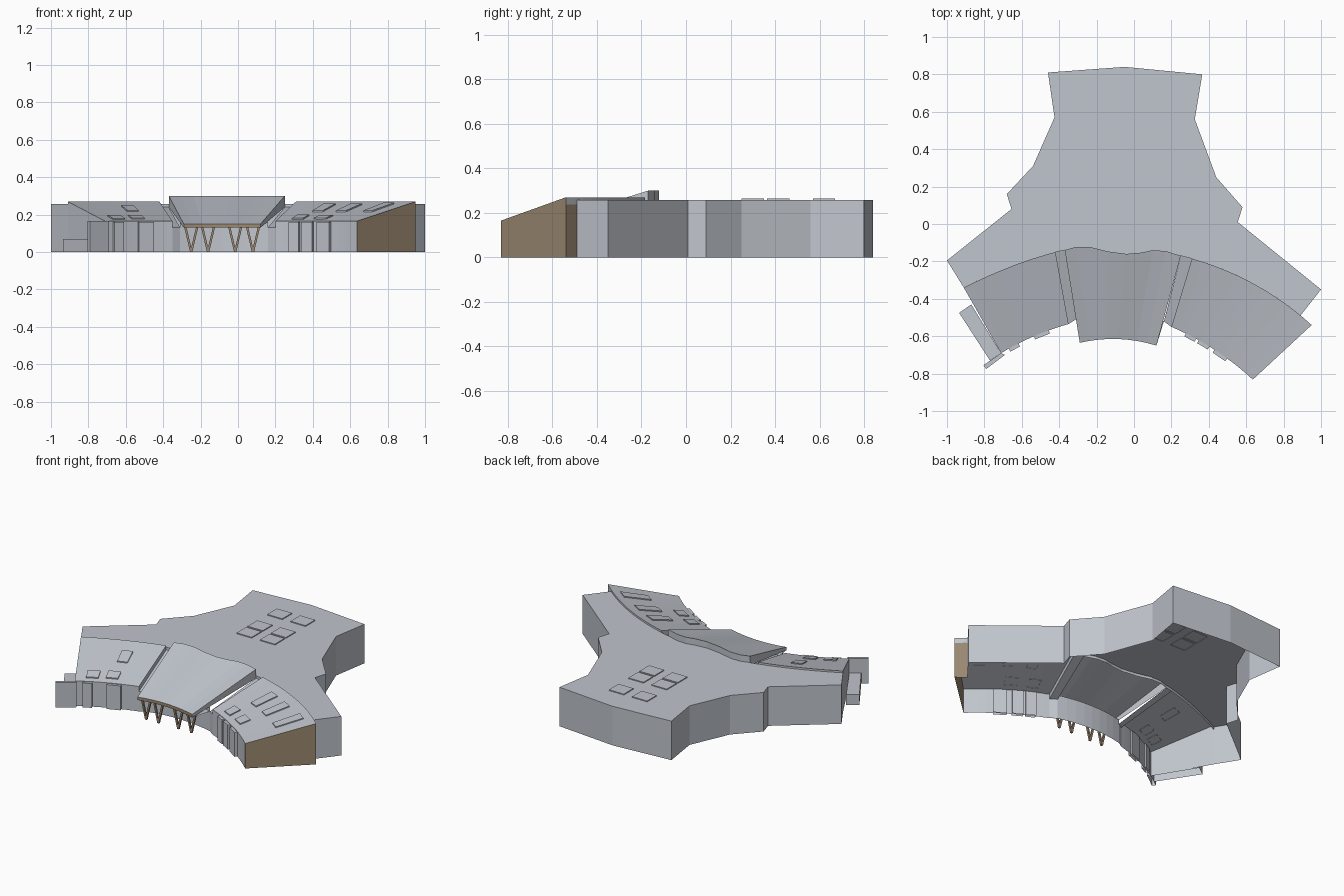
import bpy
from mathutils import Vector

cube = bpy.data.objects.get("Cube")
if cube:
    bpy.data.objects.remove(cube, do_unlink=True)


def material(name, rgb):
    m = bpy.data.materials.new(name)
    m.use_nodes = True
    m.diffuse_color = (*rgb, 1)
    m.node_tree.nodes["Principled BSDF"].inputs["Base Color"].default_value = (*rgb, 1)
    return m


GREY = material("pale_grey", (0.53, 0.56, 0.61))
BROWN = material("timber_brown", (0.33, 0.25, 0.165))


def build(name, verts, faces, mat=GREY):
    me = bpy.data.meshes.new(name)
    me.from_pydata([tuple(v) for v in verts], [], faces)
    me.materials.append(mat)
    ob = bpy.data.objects.new(name, me)
    bpy.context.collection.objects.link(ob)
    return ob


def strip(name, a, b, mat=GREY):
    """Ruled surface between two polylines of equal length."""
    n = len(a)
    faces = [(i, i + 1, n + i + 1, n + i) for i in range(n - 1)]
    return build(name, list(a) + list(b), faces, mat)


def at(pts, z):
    return [Vector((p[0], p[1], z)) for p in pts]


def wall(name, pts, z0, z1, mat=GREY):
    return strip(name, at(pts, z0), at(pts, z1), mat)


def drop(pts, z):
    return at(pts, z)


def arc(p, q, r):
    """Smooth curve through three points, as a function of t."""
    p, q, r = Vector(p), Vector(q), Vector(r)
    return lambda t: p * (1 - t) * (1 - 2 * t) + q * 4 * t * (1 - t) + r * t * (2 * t - 1)


def sample(f, n=9, lo=0, hi=1):
    return [f(lo + (hi - lo) * i / (n - 1)) for i in range(n)]


def prism(name, bottom, top, mat=GREY):
    """Box from two matching quads."""
    faces = [(4, 5, 6, 7)] + [(i, (i + 1) % 4, 4 + (i + 1) % 4, 4 + i) for i in range(4)]
    return build(name, list(bottom) + list(top), faces, mat)


ROOF, RIDGE, EAVE = 0.258, 0.27, 0.165

# Curves of the two wings: back ridge and front eave
left_back = arc((-0.91, -0.34), (-0.66, -0.228), (-0.42, -0.15))
left_front = arc((-0.71, -0.69), (-0.535, -0.60), (-0.35, -0.535))
right_back = arc((0.31, -0.185), (0.65, -0.325), (0.95, -0.54))
right_front = arc((0.20, -0.55), (0.43, -0.672), (0.635, -0.832))

# Canopy edges
canopy_back = [(-0.37, -0.14), (-0.31, -0.122), (-0.24, -0.122), (-0.14, -0.147),
               (-0.04, -0.16), (0.04, -0.153), (0.10, -0.14), (0.17, -0.145), (0.25, -0.17)]
canopy_front = sample(arc((-0.29, -0.635), (-0.085, -0.615), (0.12, -0.65)))

# Main hall: flat roof and outer walls
outline = [(-0.91, -0.34), (-1.0, -0.195), (-0.655, 0.08), (-0.68, 0.16), (-0.54, 0.31),
           (-0.425, 0.57), (-0.46, 0.81), (-0.05, 0.84), (0.365, 0.80), (0.325, 0.56),
           (0.44, 0.25), (0.58, 0.09), (0.555, 0.01), (1.0, -0.35), (0.89, -0.49)]
wall("hall_walls", outline, 0, ROOF)
inner = sample(right_back, 9, 0.9, 0) + [Vector(p) for p in reversed(canopy_back)] \
    + sample(left_back, 9, 1, 0.02)
roof = at(outline + inner, ROOF)
build("hall_roof", roof, [tuple(reversed(range(len(roof))))])

# Flat roof skylights, two columns by three rows
for x in (-0.13, 0.04):
    for y in (0.30, 0.415, 0.62):
        quad = [(x - 0.055, y - 0.05), (x + 0.055, y - 0.05), (x + 0.055, y + 0.05), (x - 0.055, y + 0.05)]
        prism("roof_skylight", at(quad, ROOF - 0.002), at(quad, ROOF + 0.006))


def wing(side, back, front, skylights, bays):
    b, f = sample(back, 13), sample(front, 13)
    strip(side + "_wing_roof", at(f, EAVE), at(b, RIDGE))
    wall(side + "_wing_front_wall", f, 0, EAVE)
    wall(side + "_wing_ridge_edge", b, ROOF - 0.02, RIDGE)

    def surface(u, v, lift):
        p = back(u).lerp(front(u), v)
        return Vector((p.x, p.y, RIDGE + (EAVE - RIDGE) * v + lift))

    for u, v, du, dv in skylights:
        corners = [(u - du, v - dv), (u + du, v - dv), (u + du, v + dv), (u - du, v + dv)]
        prism(side + "_wing_skylight", [surface(*c, -0.002) for c in corners],
              [surface(*c, 0.007) for c in corners])

    # Shallow bays on the front wall
    for u0, u1 in bays:
        quad = []
        for u, d in ((u0, 0.018), (u1, 0.018), (u1, -0.01), (u0, -0.01)):
            p = front(u)
            quad.append(p + (p - back(u)).normalized() * d)
        prism(side + "_wing_bay", at(quad, 0), at(quad, EAVE - 0.004))


wing("left", left_back, left_front,
     [(0.58, 0.38, 0.07, 0.13), (0.25, 0.84, 0.09, 0.08), (0.54, 0.82, 0.09, 0.08)],
     [(0.12, 0.27), (0.50, 0.72)])
wing("right", right_back, right_front,
     [(0.22, 0.82, 0.06, 0.09), (0.47, 0.82, 0.07, 0.08), (0.30, 0.34, 0.05, 0.18),
      (0.53, 0.34, 0.05, 0.18), (0.81, 0.32, 0.05, 0.2)],
     [(0.16, 0.28), (0.31, 0.44), (0.50, 0.66)])


def end_wall(name, p, q, mat):
    build(name, at([p, q], 0) + [Vector((q[0], q[1], EAVE)), Vector((p[0], p[1], RIDGE))],
          [(0, 1, 2, 3)], mat)


end_wall("left_end_wall", left_back(0), left_front(0), GREY)
end_wall("right_end_wall", right_back(1), right_front(1), BROWN)
wall("right_return_wall", [right_back(1), (0.89, -0.49)], 0, RIDGE, BROWN)

# Low annex and fin wall beside the left wing
annex = [(-0.935, -0.475), (-0.77, -0.73), (-0.71, -0.69), (-0.87, -0.43)]
prism("left_annex", at(annex, 0), at(annex, 0.07))
fin = [(-0.71, -0.69), (-0.805, -0.755), (-0.79, -0.775), (-0.69, -0.70)]
prism("left_fin_wall", at(fin, 0), at(fin, EAVE))

# Sloping canopy over the entrance, with side walls, back edge and timber fascia
top_back, top_front = at(canopy_back, 0.30), at(canopy_front, 0.15)
low_back, low_front = at(canopy_back, 0.24), at(canopy_front, 0.13)
strip("canopy_roof", top_front, top_back)
strip("canopy_back_edge", low_back, top_back)
strip("canopy_fascia", low_front, top_front, BROWN)
for name, i in (("canopy_left_side", 0), ("canopy_right_side", -1)):
    strip(name, [low_back[i], low_front[i]], [top_back[i], top_front[i]])

# Curved entrance wall and soffit in front of it
entry = sample(arc((-0.31, -0.51), (-0.08, -0.485), (0.16, -0.52)))
wall("entrance_wall", entry, 0, 0.16)
strip("canopy_soffit", low_front, at(entry, 0.132))

# Sunken gutters between canopy and wings
gutters = (("left", left_back(1), canopy_back[0], left_front(1), entry[0]),
           ("right", right_back(0), canopy_back[-1], right_front(0), entry[-1]))
for side, wb, cb, wf, cf in gutters:
    low_b, low_f = at([wb, cb], 0.24), at([wf, cf], 0.132)
    strip(side + "_gutter_floor", low_f, low_b)
    wall(side + "_gutter_front", [wf, cf], 0, 0.132)
    wall(side + "_gutter_back", [wb, cb], 0.24, ROOF)
    strip(side + "_gutter_cheek", [low_b[0], low_f[0]], at([wb], RIDGE) + at([wf], EAVE))

# V-shaped timber columns under the canopy
for x in (-0.25, -0.16, -0.015, 0.08):
    for s in (-1, 1):
        foot, head = Vector((x, -0.6, 0)), Vector((x + s * 0.032, -0.6, 0.135))
        r = 0.006
        ring = [Vector((-r, -r, 0)), Vector((r, -r, 0)), Vector((r, r, 0)), Vector((-r, r, 0))]
        prism("canopy_column", [foot + o for o in ring], [head + o for o in ring], BROWN)
